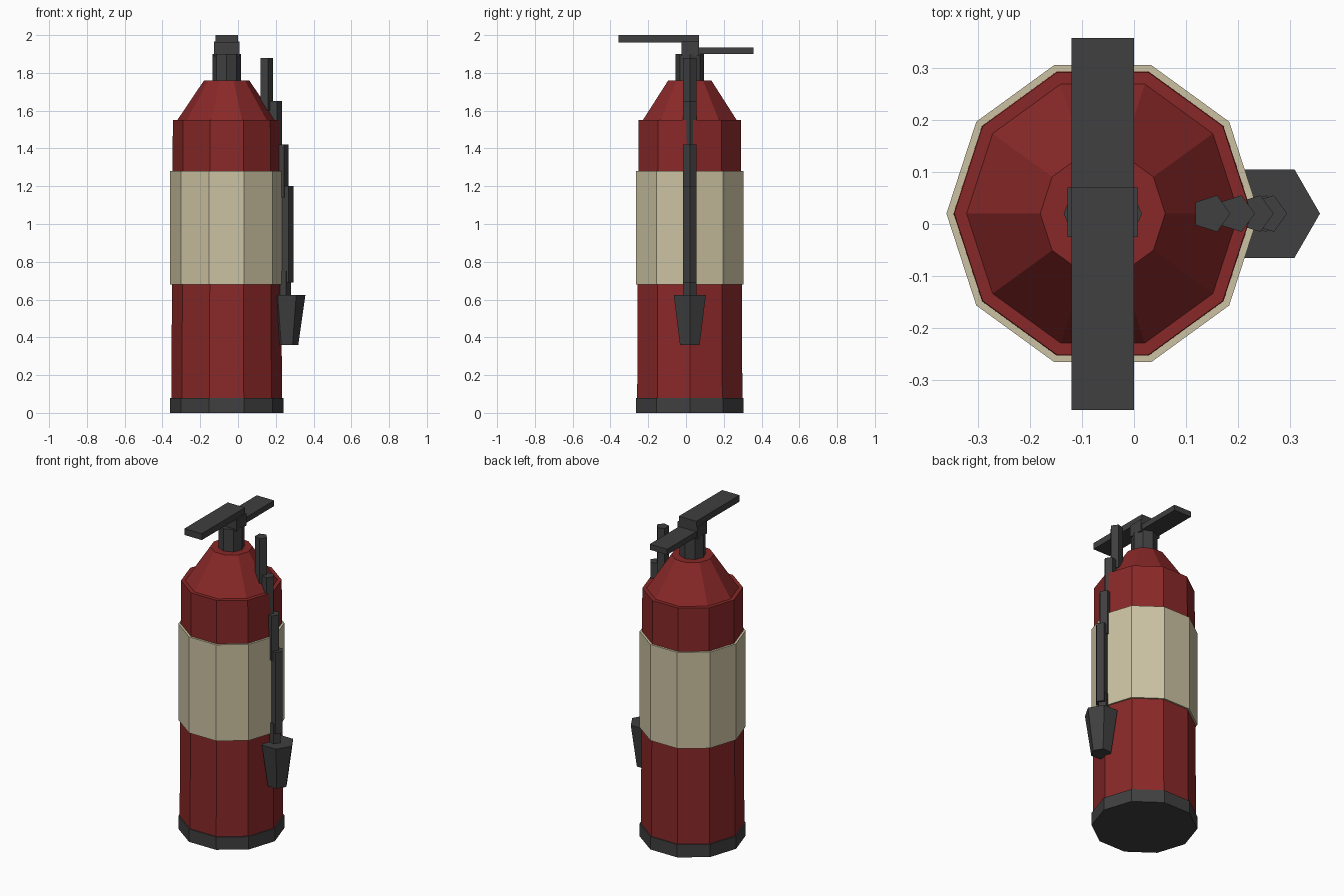
import bpy, bmesh, math
from mathutils import Matrix

if "Cube" in bpy.data.objects:
    bpy.data.objects.remove(bpy.data.objects["Cube"])

CX, CY = -0.06, 0.02  # axis of the cylinder


def material(name, rgb):
    m = bpy.data.materials.new(name)
    m.diffuse_color = (*rgb, 1)
    m.use_nodes = True
    m.node_tree.nodes["Principled BSDF"].inputs["Base Color"].default_value = m.diffuse_color
    return m


RED = material("dark red", (0.25, 0.021, 0.021))
CREAM = material("cream", (0.60, 0.54, 0.36))
DARK = material("dark grey", (0.05, 0.05, 0.05))


def finish(bm, name, mat):
    me = bpy.data.meshes.new(name)
    bm.to_mesh(me)
    bm.free()
    me.materials.append(mat)
    bpy.context.collection.objects.link(bpy.data.objects.new(name, me))


def tube(name, mat, sides, x, y, z0, z1, r0, r1):
    """Capped frustum with a corner pointing along +x."""
    bm = bmesh.new()
    rings = []
    for z, r in ((z0, r0), (z1, r1)):
        rings.append([bm.verts.new((x + r * math.cos(math.tau * i / sides),
                                    y + r * math.sin(math.tau * i / sides), z))
                      for i in range(sides)])
    lo, hi = rings
    bm.faces.new(lo[::-1])
    bm.faces.new(hi)
    for i in range(sides):
        j = (i + 1) % sides
        bm.faces.new((lo[i], lo[j], hi[j], hi[i]))
    finish(bm, name, mat)


def box(name, mat, x0, x1, y0, y1, z0, z1):
    bm = bmesh.new()
    bmesh.ops.create_cube(bm, size=1, matrix=(
        Matrix.Translation(((x0 + x1) / 2, (y0 + y1) / 2, (z0 + z1) / 2))
        @ Matrix.Diagonal((x1 - x0, y1 - y0, z1 - z0, 1))))
    finish(bm, name, mat)


# Tank: foot ring, body, label band and shoulder
tube("foot_ring", DARK, 10, CX, CY, 0, 0.08, 0.30, 0.30)
tube("tank_body", RED, 10, CX, CY, 0.04, 1.55, 0.293, 0.285)
tube("label_band", CREAM, 10, CX, CY, 0.68, 1.28, 0.30, 0.30)
tube("shoulder", RED, 10, CX, CY, 1.54, 1.76, 0.268, 0.12)

# Valve and the two levers
tube("valve_neck", DARK, 8, CX, CY, 1.72, 1.90, 0.075, 0.075)
box("valve_block", DARK, -0.128, 0.008, -0.025, 0.07, 1.89, 1.965)
box("squeeze_lever", DARK, -0.12, 0, -0.357, 0.07, 1.96, 2.0)
box("carry_handle", DARK, -0.12, 0, 0.0, 0.357, 1.90, 1.935)

# Hose in overlapping straight sections: centre x, bottom, top
HOSE = [(0.148, 1.60, 1.88), (0.195, 1.37, 1.65), (0.231, 1.14, 1.42),
        (0.257, 0.69, 1.20), (0.243, 0.60, 0.75)]
for i, (x, z0, z1) in enumerate(HOSE, 1):
    tube(f"hose_section_{i}", DARK, 5, x, CY, z0, z1, 0.037, 0.037)

# Nozzle horn
tube("nozzle", DARK, 6, 0.259, CY, 0.36, 0.625, 0.06, 0.098)
